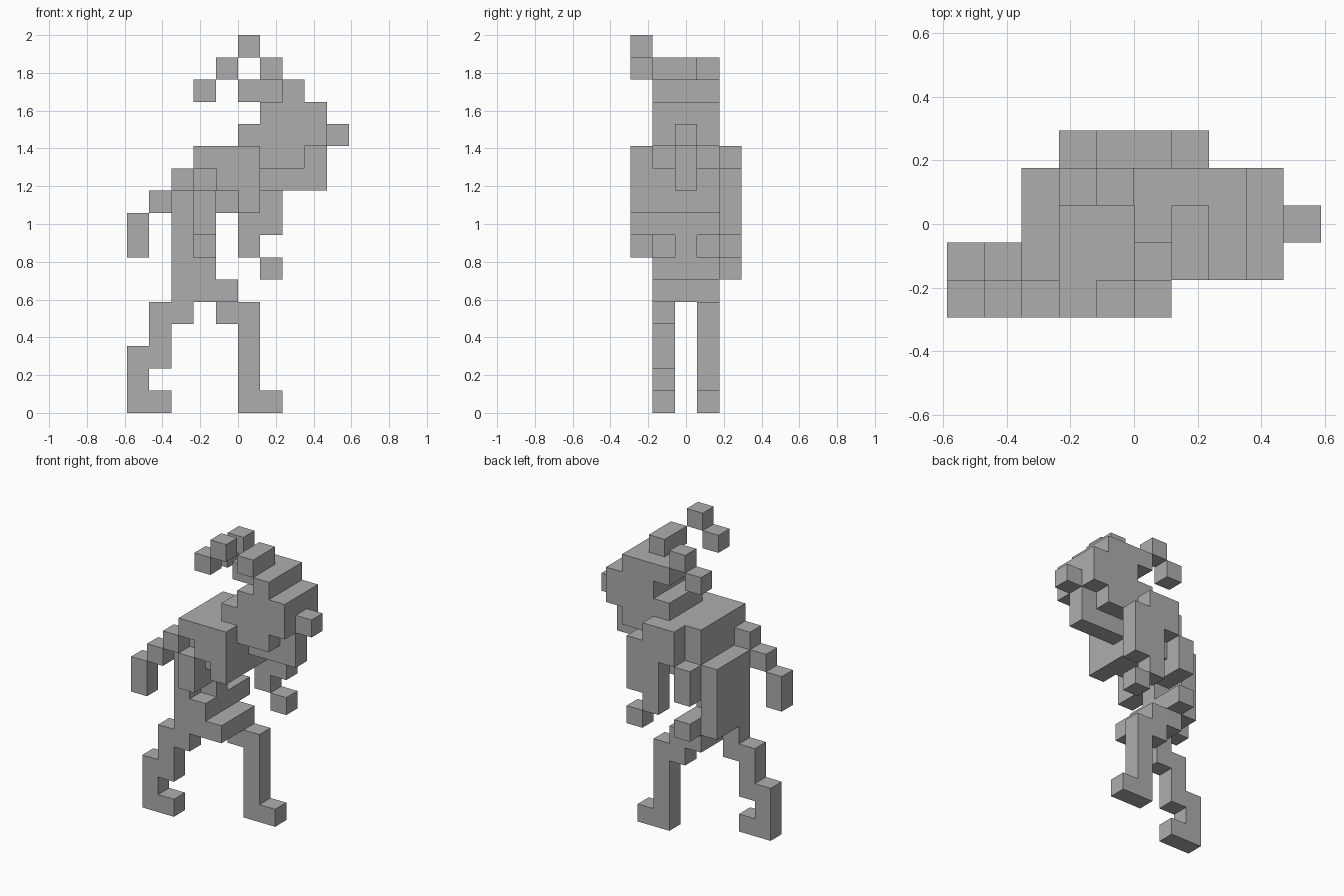
import bpy
import bmesh
from itertools import product
from mathutils import Vector

UNIT = 2 / 17                      # edge length of one block
CENTRE = Vector((5, 2.5, 0))       # middle of the block grid


def remove_default_cube():
    cube = bpy.data.objects.get("Cube")
    if cube:
        bpy.data.objects.remove(cube, do_unlink=True)


def make_material(name, colour):
    material = bpy.data.materials.new(name)
    material.use_nodes = True
    material.diffuse_color = colour
    material.node_tree.nodes["Principled BSDF"].inputs["Base Color"].default_value = colour
    return material


def block(x, y, z, wide=1, deep=1, tall=1):
    """All grid cells of a box, given its lowest corner and its size."""
    return set(product(range(x, x + wide), range(y, y + deep), range(z, z + tall)))


def join(*blocks):
    return set().union(*blocks)


def build_part(name, cells, occupied, material):
    """Mesh the outer faces of a part, leaving out faces hidden by other blocks."""
    bm = bmesh.new()
    for cell in sorted(cells):
        for axis, side in product(range(3), (0, 1)):
            neighbour = list(cell)
            neighbour[axis] += 1 if side else -1
            if tuple(neighbour) in occupied:
                continue
            u, v = (axis + 1) % 3, (axis + 2) % 3
            ring = [(0, 0), (1, 0), (1, 1), (0, 1)]
            corners = []
            for a, b in ring if side else reversed(ring):
                corner = Vector(cell)
                corner[axis] += side
                corner[u] += a
                corner[v] += b
                corners.append(bm.verts.new((corner - CENTRE) * UNIT))
            bm.faces.new(corners)
    bmesh.ops.remove_doubles(bm, verts=bm.verts, dist=UNIT / 100)
    bmesh.ops.dissolve_limit(bm, angle_limit=0.01, verts=bm.verts, edges=bm.edges)
    mesh = bpy.data.meshes.new(name)
    bm.to_mesh(mesh)
    bm.free()
    mesh.materials.append(material)
    bpy.context.collection.objects.link(bpy.data.objects.new(name, mesh))


remove_default_cube()
grey = make_material("plain grey", (0.42, 0.42, 0.42, 1))

parts = {
    # bent leg: toe and heel, shin, thigh
    "right_leg": join(
        block(0, 1, 0, wide=2), block(0, 1, 1, tall=2),
        block(1, 1, 2, tall=3), block(2, 1, 4, tall=2)),
    # straight leg with a forward foot
    "left_leg": join(
        block(5, 3, 0, wide=2), block(5, 3, 1, tall=4), block(4, 3, 4)),
    "pelvis": block(3, 1, 5, wide=2, deep=3),
    "spine": join(block(2, 1, 6, deep=3, tall=4), block(3, 2, 7)),
    # cross bars standing out from the spine
    "lower_rib": block(3, 1, 6, deep=4),
    "upper_rib": block(3, 0, 8, deep=5, tall=2),
    # chest, waist and the outer shoulder slabs
    "chest": join(
        block(3, 1, 10, wide=3, deep=3, tall=2), block(4, 1, 9, deep=3),
        block(5, 0, 9, deep=4), block(4, 0, 10, wide=2, tall=2),
        block(3, 0, 11), block(4, 4, 10, wide=2, tall=2)),
    # stepped arm reaching back
    "right_arm": join(block(2, 0, 10), block(1, 0, 9), block(0, 0, 7, tall=2)),
    # hanging arm with a separate hand
    "left_arm": join(block(5, 4, 7, tall=3), block(6, 4, 8, tall=3)),
    "left_hand": block(6, 4, 6),
    "jaw": join(block(6, 2, 10, wide=3), block(8, 2, 11)),
    "head": join(
        block(6, 1, 11, wide=2, deep=3), block(5, 1, 12, wide=4, deep=3),
        block(6, 1, 13, wide=3, deep=3), block(5, 2, 14, wide=2, deep=2),
        block(7, 1, 14, deep=3)),
    "nose": block(9, 2, 12),
    "crest": block(6, 1, 15, deep=2),
    # loose stepped blocks trailing behind the head
    "right_horn": join(block(5, 0, 16), block(4, 0, 15)),
    "left_horn": join(block(4, 3, 15), block(3, 3, 14)),
}

occupied = join(*parts.values())
for part_name, part_cells in parts.items():
    build_part(part_name, part_cells, occupied, grey)
